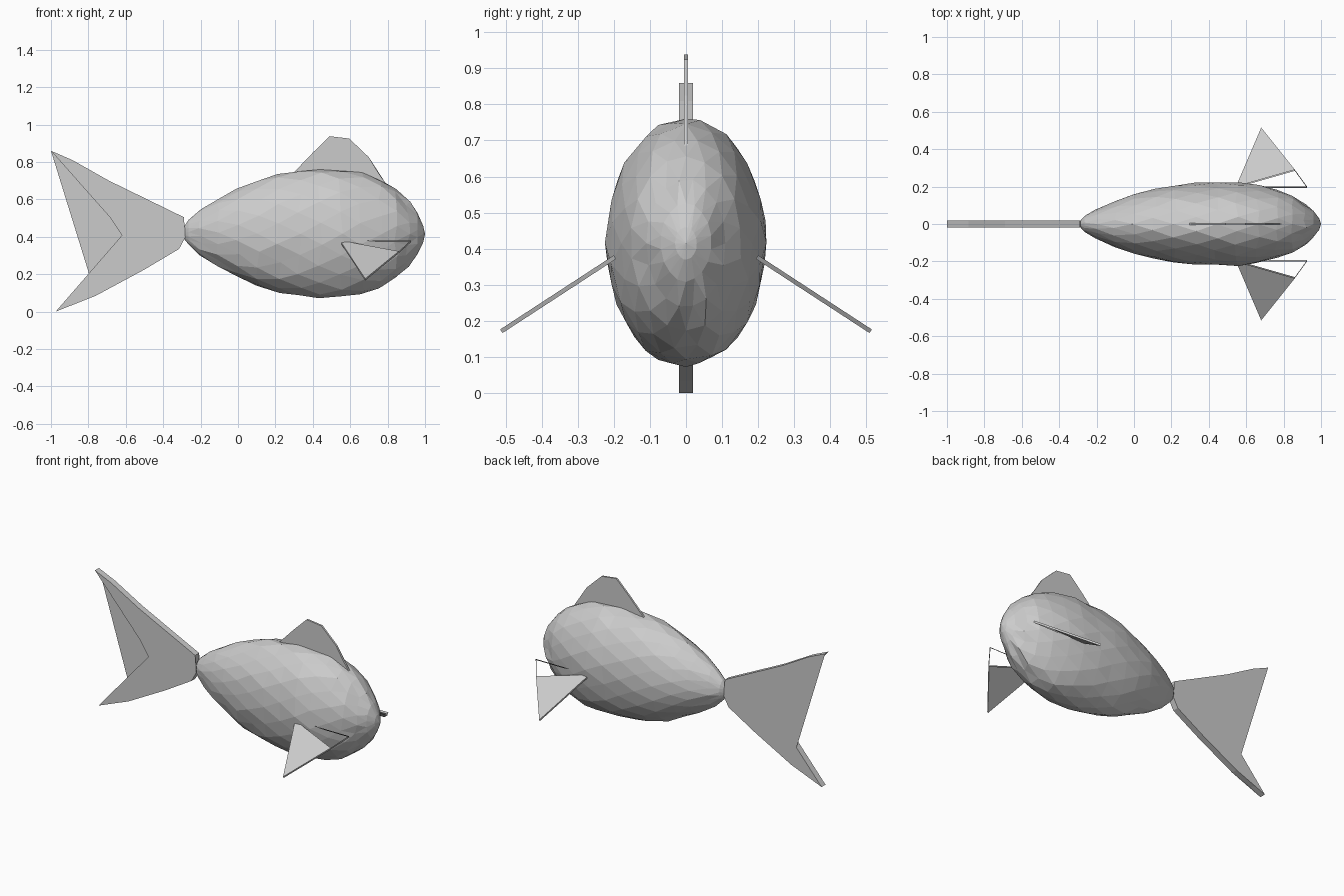
import bpy, bmesh, math, random
from mathutils import Vector

if "Cube" in bpy.data.objects:
    bpy.data.objects.remove(bpy.data.objects["Cube"])

random.seed(4)


def make(name, bm, recalc=True):
    if recalc:
        bmesh.ops.recalc_face_normals(bm, faces=bm.faces)
    me = bpy.data.meshes.new(name)
    bm.to_mesh(me)
    bm.free()
    ob = bpy.data.objects.new(name, me)
    bpy.context.collection.objects.link(ob)
    return ob


def plate(name, outline, half):
    # flat fin in the xz plane, thick along y
    bm = bmesh.new()
    a = [bm.verts.new((x, -half, z)) for x, z in outline]
    b = [bm.verts.new((x, half, z)) for x, z in outline]
    bm.faces.new(a)
    bm.faces.new(b[::-1])
    n = len(a)
    for i in range(n):
        j = (i + 1) % n
        bm.faces.new((a[i], b[i], b[j], a[j]))
    bmesh.ops.triangulate(bm, faces=[f for f in bm.faces if len(f.verts) > 4])
    return make(name, bm)


# Body: faceted loft; x, half width, bottom z, top z
stations = [
    (-0.285, 0.02, 0.385, 0.46), (-0.265, 0.042, 0.36, 0.49), (-0.20, 0.075, 0.305, 0.545),
    (-0.10, 0.122, 0.24, 0.605), (0.0, 0.158, 0.19, 0.655), (0.11, 0.186, 0.14, 0.695),
    (0.22, 0.205, 0.105, 0.73), (0.33, 0.217, 0.084, 0.748), (0.44, 0.221, 0.077, 0.757),
    (0.55, 0.22, 0.077, 0.757), (0.66, 0.207, 0.09, 0.742), (0.76, 0.182, 0.125, 0.705),
    (0.84, 0.152, 0.175, 0.655), (0.91, 0.11, 0.24, 0.59), (0.96, 0.07, 0.31, 0.525),
    (0.99, 0.03, 0.37, 0.46),
]
N = 18
bm = bmesh.new()
rings = []
for k, (x, w, lo, hi) in enumerate(stations):
    mid, h = (lo + hi) / 2, (hi - lo) / 2
    ring = []
    for i in range(N):
        t = 2 * math.pi * (i + 0.5 * (k % 2)) / N
        s = 1 + random.uniform(-0.015, 0.022)
        dx = random.uniform(-0.012, 0.012) if 1 < k < len(stations) - 2 else 0
        ring.append(bm.verts.new((x + dx, w * s * math.sin(t), mid + h * s * math.cos(t))))
    rings.append(ring)
for k in range(len(rings) - 1):
    a, b = rings[k], rings[k + 1]
    for i in range(N):
        j = (i + 1) % N
        if k % 2 == 0:
            bm.faces.new((a[i], a[j], b[i]))
            bm.faces.new((a[j], b[j], b[i]))
        else:
            bm.faces.new((a[i], b[j], b[i]))
            bm.faces.new((a[i], a[j], b[j]))
bm.faces.new(rings[0])
nose = bm.verts.new((1.0, 0, 0.415))
for i in range(N):
    bm.faces.new((rings[-1][i], rings[-1][(i + 1) % N], nose))
make("body", bm)

# Forked tail fin and dorsal fin
plate("tail_fin", [(-1, 0.86), (-0.885, 0.81), (-0.69, 0.70), (-0.29, 0.505), (-0.295, 0.43),
                   (-0.28, 0.40), (-0.315, 0.335), (-0.50, 0.225), (-0.76, 0.085),
                   (-0.90, 0.035), (-0.975, 0.0), (-0.61, 0.42)], 0.02)
plate("dorsal_fin", [(0.29, 0.735), (0.40, 0.85), (0.49, 0.938), (0.595, 0.925), (0.70, 0.825),
                     (0.745, 0.75), (0.80, 0.67), (0.55, 0.68)], 0.006)

# Pectoral fins: triangular blade plus an uncapped rim at the front
for side, name in ((-1, "right_pectoral_fin"), (1, "left_pectoral_fin")):
    bm = bmesh.new()
    off = Vector((0, side * 0.545, 0.838)) * 0.006
    pts = [Vector((x, side * y, 0.505 - 0.652 * y))
           for x, y in ((0.545, 0.197), (0.68, 0.512), (0.86, 0.287), (0.925, 0.197))]
    up = [bm.verts.new(p + off) for p in pts]
    dn = [bm.verts.new(p - off) for p in pts]
    bm.faces.new(up[:3])
    bm.faces.new(dn[2::-1])
    for i in range(4):
        j = (i + 1) % 4
        bm.faces.new((up[i], dn[i], dn[j], up[j]))
    make(name, bm)
